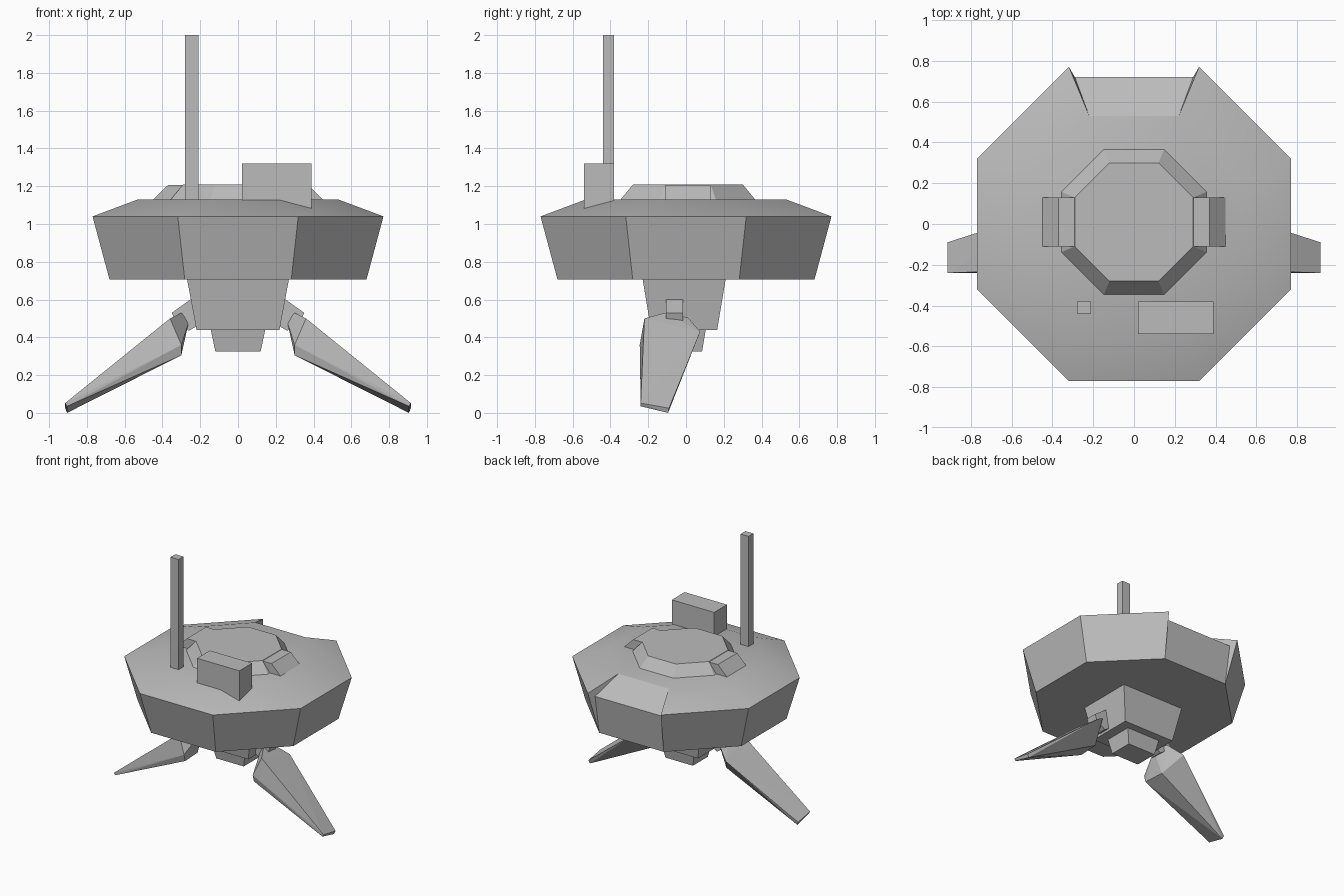
import bpy, bmesh, math
from mathutils import Vector

if "Cube" in bpy.data.objects:
    bpy.data.objects.remove(bpy.data.objects["Cube"])

grey = bpy.data.materials.new("plain grey")
grey.diffuse_color = (0.5, 0.5, 0.5, 1)
grey.use_nodes = True
grey.node_tree.nodes["Principled BSDF"].inputs["Base Color"].default_value = grey.diffuse_color


def finish(bm, name, mirror=False, smooth=False):
    bmesh.ops.recalc_face_normals(bm, faces=bm.faces)
    me = bpy.data.meshes.new(name)
    bm.to_mesh(me)
    bm.free()
    me.materials.append(grey)
    ob = bpy.data.objects.new(name, me)
    bpy.context.collection.objects.link(ob)
    if mirror:
        ob.modifiers.new("mirror", "MIRROR")
    if smooth:
        bpy.ops.object.select_all(action="DESELECT")
        ob.select_set(True)
        bpy.context.view_layer.objects.active = ob
        bpy.ops.object.shade_smooth_by_angle(angle=math.radians(30))
    return ob


def ring(bm, apothem, z, cy=0.0):
    r = apothem / math.cos(math.pi / 8)
    return [bm.verts.new((r * math.cos(math.pi / 8 + i * math.pi / 4),
                          cy + r * math.sin(math.pi / 8 + i * math.pi / 4), z))
            for i in range(8)]


def hull(name, points, mirror=False):
    bm = bmesh.new()
    for p in points:
        bm.verts.new(p)
    bmesh.ops.convex_hull(bm, input=bm.verts[:])
    bmesh.ops.dissolve_limit(bm, angle_limit=math.radians(1),
                             verts=bm.verts[:], edges=bm.edges[:])
    return finish(bm, name, mirror)


def frustum(name, lo, hi):
    """Box between two rectangles given as (x0, x1, y0, y1, z)."""
    return hull(name, [(x, y, r[4]) for r in (lo, hi)
                       for x in r[:2] for y in r[2:4]])


def prism(name, profile, y0, y1, mirror=False):
    return hull(name, [(x, y, z) for x, z in profile for y in (y0, y1)], mirror)


# Octagonal hull, with the back panel sunk below its neighbours
bm = bmesh.new()
low, rim, top = ring(bm, 0.68, 0.705), ring(bm, 0.77, 1.04), ring(bm, 0.53, 1.13)
sunk = {1: bm.verts.new((0.29, 0.72, 1.005)), 2: bm.verts.new((-0.29, 0.72, 1.005))}
for i in range(8):
    j = (i + 1) % 8
    a, b = (sunk[1], sunk[2]) if i == 1 else (rim[i], rim[j])
    bm.faces.new((low[i], low[j], b, a))
    bm.faces.new((a, b, top[j], top[i]))
for i in (1, 2):
    bm.faces.new((low[i], rim[i], sunk[i]))
    bm.faces.new((rim[i], top[i], sunk[i]))
bm.faces.new(top)
bm.faces.new(low)
finish(bm, "hull", smooth=True)

# Roof hatch with a hinge block on each side
bm = bmesh.new()
a, b = ring(bm, 0.36, 1.125, 0.01), ring(bm, 0.29, 1.21, 0.01)
for i in range(8):
    j = (i + 1) % 8
    bm.faces.new((a[i], a[j], b[j], b[i]))
bm.faces.new(b)
bm.faces.new(a)
finish(bm, "hatch")
prism("hatch_side_blocks", [(0.29, 1.12), (0.29, 1.207), (0.37, 1.207), (0.45, 1.128), (0.45, 1.12)],
      -0.11, 0.13, mirror=True)

# Roof box and antenna
frustum("roof_box", (0.02, 0.39, -0.54, -0.38, 1.03), (0.02, 0.39, -0.54, -0.38, 1.32))
frustum("antenna", (-0.28, -0.21, -0.44, -0.38, 1.09), (-0.28, -0.21, -0.44, -0.38, 2.0))

# Underside neck and its lower block
frustum("neck", (-0.22, 0.22, -0.185, 0.165, 0.44), (-0.27, 0.27, -0.23, 0.21, 0.71))
frustum("lower_block", (-0.12, 0.12, -0.10, 0.085, 0.325), (-0.145, 0.145, -0.12, 0.105, 0.445))

# Hip joints
prism("hip_joints", [(0.20, 0.60), (0.245, 0.605), (0.35, 0.53), (0.335, 0.487), (0.26, 0.435), (0.20, 0.47)],
      -0.105, -0.015, mirror=True)

# Tapered legs
hull("legs", [
    (0.36, -0.22, 0.50), (0.30, -0.11, 0.53), (0.30, 0.01, 0.505),
    (0.26, -0.09, 0.485), (0.40, 0.075, 0.43), (0.30, -0.245, 0.36),
    (0.30, -0.23, 0.305), (0.31, -0.06, 0.305),
    (0.915, -0.24, 0.052), (0.915, -0.09, 0.025),
    (0.905, -0.24, 0.035), (0.905, -0.095, 0.0)], mirror=True)
